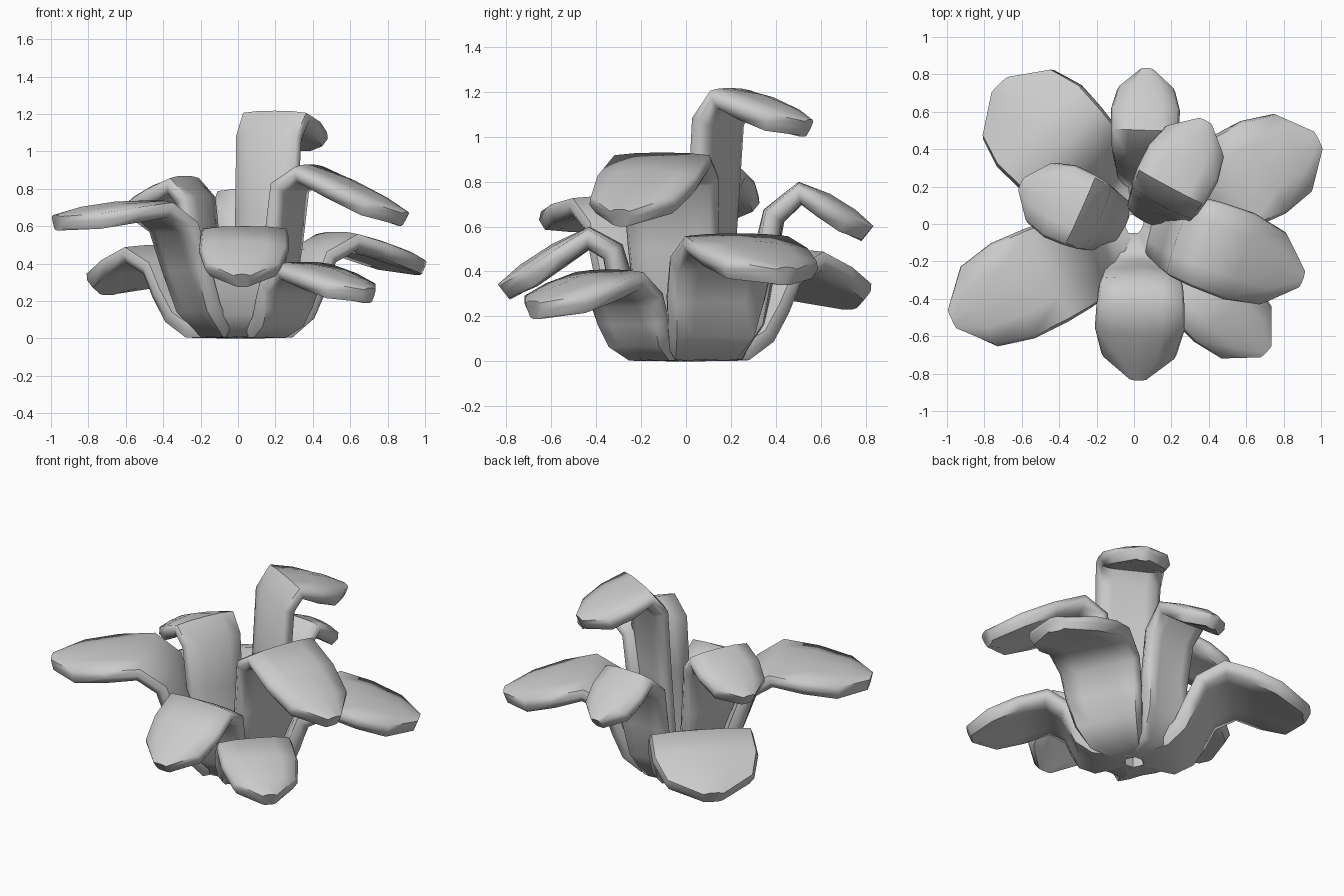
import bpy, bmesh
from math import sin, cos, radians
from mathutils import Vector

if "Cube" in bpy.data.objects:
    bpy.data.objects.remove(bpy.data.objects["Cube"])

# name, heading, sideways offset, width, foot radius, lower knee, upper knee, tip (radius, height)
LEAVES = [
    ("front_leaf", -92, 0.05, 0.48, 0.17, (0.32, 0.49), (0.43, 0.55), (0.81, 0.31)),
    ("front_left_leaf", 205, 0.05, 0.56, 0.15, (0.40, 0.60), (0.54, 0.69), (1.09, 0.62)),
    ("back_left_leaf", 134, 0.0, 0.63, 0.20, (0.42, 0.38), (0.57, 0.45), (1.02, 0.27)),
    ("back_right_leaf", 26, -0.03, 0.55, 0.22, (0.42, 0.44), (0.58, 0.52), (1.07, 0.38)),
    ("right_leaf", -20, 0.03, 0.49, 0.12, (0.28, 0.81), (0.40, 0.88), (0.93, 0.64)),
    ("front_right_leaf", -44, 0.0, 0.46, 0.22, (0.38, 0.28), (0.50, 0.36), (0.97, 0.23)),
    ("back_leaf", 88, -0.04, 0.37, 0.22, (0.39, 0.65), (0.51, 0.75), (0.81, 0.57)),
    ("tall_leaf", 62, -0.08, 0.42, 0.07, (0.20, 1.07), (0.28, 1.17), (0.65, 1.04)),
    ("left_leaf", 156, 0.05, 0.42, 0.07, (0.22, 0.74), (0.30, 0.82), (0.62, 0.67)),
]
# half cross-section: fraction of half width, rim inset, height; top centre round to bottom centre
HALF = [(0, 0, 0.05), (0.5, 0, 0.048), (1, 0.015, 0.038), (1, 0, 0),
        (1, 0.03, -0.044), (0.5, 0, -0.052), (0, 0, -0.052)]


def leaf(name, heading, side, width, foot, k1, k2, tip):
    a = radians(heading)
    u, n = Vector((cos(a), sin(a), 0)), Vector((-sin(a), cos(a), 0))
    up = Vector((0, 0, 1))
    k1, k2, tip = Vector(k1), Vector(k2), Vector(tip)
    base = Vector((foot, 0.055))
    shoulder = k2.lerp(tip, 0.73) + Vector((0, 0.015))
    # centre line, relative width, edge droop: root, foot, stem, knee, blade, pointed tip
    rows = [
        (Vector((0.05, 0.05)), 0.3, 0), (base, 0.62, 0.01),
        (base.lerp(k1, 0.22) + Vector((0.03, 0)), 0.78, 0.02),
        (base.lerp(k1, 0.6) + Vector((0.01, 0)), 0.88, 0.02),
        (k1, 0.93, 0.005), (k2, 0.98, 0),
        (k2.lerp(shoulder, 0.5) + Vector((0, 0.01)), 1.0, 0.02),
        (shoulder, 0.84, 0.025), (tip, 0.2, 0),
    ]
    bm = bmesh.new()
    rings = []
    for i, (p, w, drop) in enumerate(rows):
        before = (p - rows[max(i - 1, 0)][0])
        after = (rows[min(i + 1, len(rows) - 1)][0] - p)
        t = (before.normalized() + after.normalized()).normalized()
        nor = u * -t.y + up * t.x
        c = u * p.x + up * p.y + n * (side * min(1, 0.4 + i / 5))
        half = width * w / 2
        right = [(f * half - inset * w, z - drop * f) for f, inset, z in HALF]
        section = right + [(-x, z) for x, z in right[-2:0:-1]]
        ring = []
        for x, z in section:
            v = c + n * x + nor * z * (0.85 if i == len(rows) - 1 else 1)
            v.z = max(v.z, 0)
            ring.append(bm.verts.new(v))
        rings.append(ring)
    for r, q in zip(rings, rings[1:]):
        for j in range(len(r)):
            k = (j + 1) % len(r)
            bm.faces.new((r[j], r[k], q[k], q[j]))
    bm.faces.new(rings[0])
    bm.faces.new(rings[-1])
    bmesh.ops.recalc_face_normals(bm, faces=bm.faces)
    mesh = bpy.data.meshes.new(name)
    bm.to_mesh(mesh)
    bm.free()
    obj = bpy.data.objects.new(name, mesh)
    bpy.context.collection.objects.link(obj)
    # smooth rounded leaves with crisp tips
    bpy.ops.object.select_all(action='DESELECT')
    obj.select_set(True)
    bpy.context.view_layer.objects.active = obj
    bpy.ops.object.shade_smooth_by_angle(angle=radians(60))


for spec in LEAVES:
    leaf(*spec)
